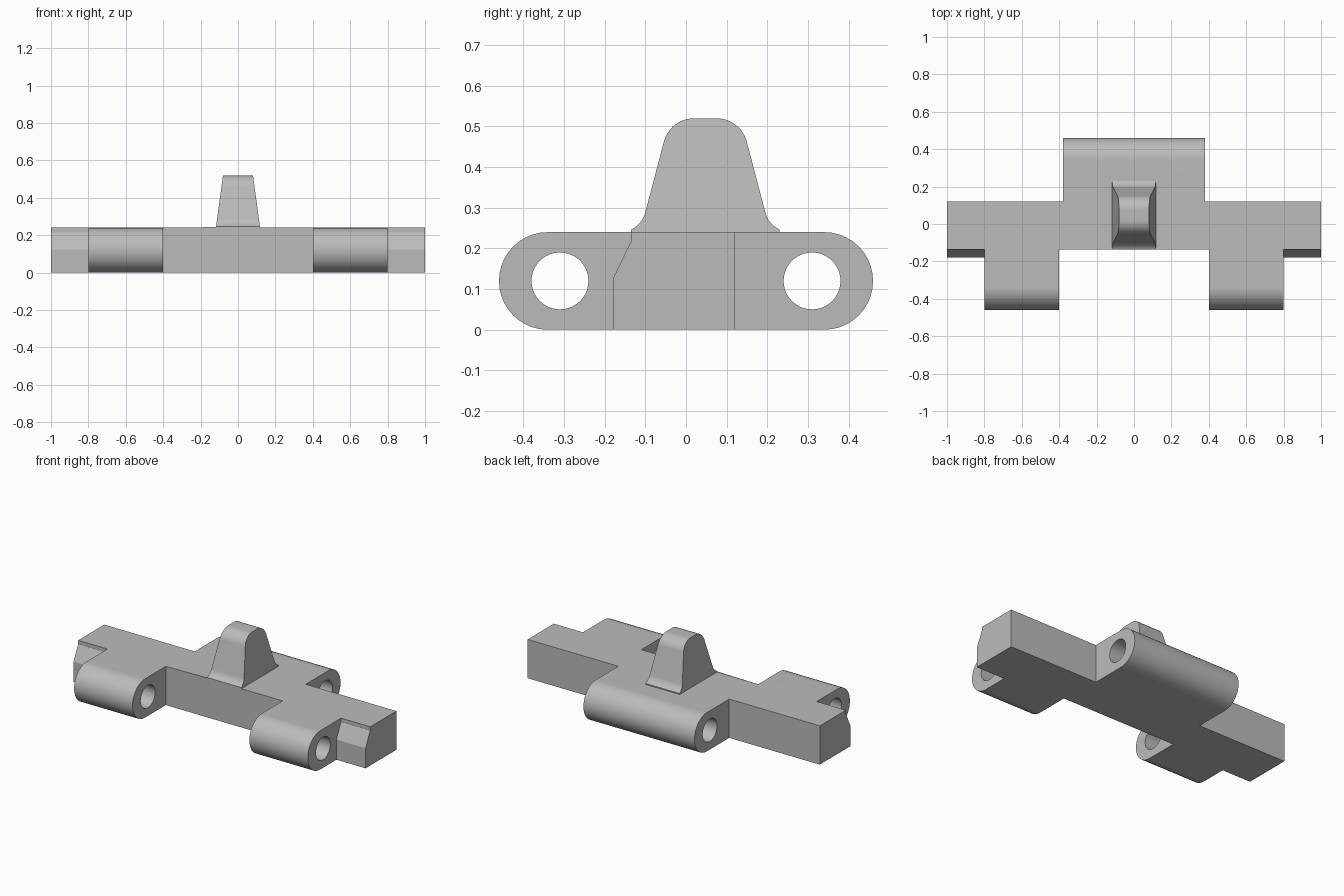
import bpy, bmesh, math

cube = bpy.data.objects.get("Cube")
if cube:
    bpy.data.objects.remove(cube, do_unlink=True)

steel = bpy.data.materials.new("plain grey steel")
steel.use_nodes = True
grey = (0.5, 0.5, 0.5, 1)
steel.diffuse_color = grey
steel.node_tree.nodes["Principled BSDF"].inputs["Base Color"].default_value = grey

HEIGHT = 0.24
FRONT, BACK = -0.135, 0.12


def arc(cy, cz, r, start, end, n=20):
    """Points (y, z) along an arc, angles in degrees."""
    angles = [math.radians(start + (end - start) * i / n) for i in range(n + 1)]
    return [(cy + r * math.cos(a), cz + r * math.sin(a)) for a in angles]


def extrude(name, profile, left, right):
    """Closed (y, z) profile spanned along x; left and right are functions of z."""
    bm = bmesh.new()
    a = [bm.verts.new((left(z), y, z)) for y, z in profile]
    b = [bm.verts.new((right(z), y, z)) for y, z in profile]
    bm.faces.new(a)
    bm.faces.new(b)
    for i in range(len(a)):
        j = (i + 1) % len(a)
        bm.faces.new((a[i], a[j], b[j], b[i]))
    bmesh.ops.recalc_face_normals(bm, faces=bm.faces)
    mesh = bpy.data.meshes.new(name)
    bm.to_mesh(mesh)
    bm.free()
    mesh.materials.append(steel)
    obj = bpy.data.objects.new(name, mesh)
    bpy.context.collection.objects.link(obj)
    return obj


def slab(name, profile, x0, x1):
    return extrude(name, profile, lambda z: x0, lambda z: x1)


def combine(body, part, operation):
    mod = body.modifiers.new("combine", "BOOLEAN")
    mod.operation, mod.solver, mod.object = operation, "EXACT", part
    bpy.context.view_layer.objects.active = body
    bpy.ops.object.modifier_apply(modifier=mod.name)
    bpy.data.objects.remove(part, do_unlink=True)


# Main bar
link = slab("track_link", [(FRONT, 0), (BACK, 0), (BACK, HEIGHT), (FRONT, HEIGHT)], -1, 1)

# Rounded hinge lugs: one wide at the back, two at the front
back_lug = [(0, HEIGHT), (0, 0)] + arc(0.34, 0.12, 0.12, -90, 90)
front_lug = [(0, 0), (0, HEIGHT)] + arc(-0.34, 0.12, 0.12, 90, 270)
parts = [slab("back_lug", back_lug, -0.38, 0.38)]

# Chamfered blocks on the two ends
end_block = [(0, 0), (0, HEIGHT)] + arc(-0.088, 0.182, 0.058, 90, 154, 10)
end_block += [(-0.18, 0.125), (-0.18, 0)]
for s in (-1, 1):
    parts.append(slab("front_lug", front_lug, 0.4 * s, 0.8 * s))
    parts.append(slab("end_block", end_block, 0.75 * s, s))

# Tapered guide horn with filleted foot and rounded top
half = [(0.1825, 0.2)] + arc(0.2105, 0.305, 0.065, 244.5, 195, 10)
half += arc(0.0275, 0.443, 0.077, 15, 90, 12)
middle = 0.0475
horn = [(middle + h, z) for h, z in half] + [(middle - h, z) for h, z in reversed(half)]


def horn_width(z):
    return 0.118 - (z - HEIGHT) * 0.135


parts.append(extrude("guide_horn", horn, lambda z: -horn_width(z), horn_width))

for part in parts:
    combine(link, part, "UNION")

# Pin holes through the lugs
for y in (-0.31, 0.31):
    hole = slab("pin_hole_cutter", arc(y, 0.12, 0.07, 0, 360, 40)[:-1], -1.1, 1.1)
    hole.hide_render = True
    combine(link, hole, "DIFFERENCE")

# Clean up flat areas and shade
bm = bmesh.new()
bm.from_mesh(link.data)
bmesh.ops.remove_doubles(bm, verts=bm.verts, dist=0.0001)
bmesh.ops.dissolve_limit(bm, angle_limit=math.radians(0.5), verts=bm.verts, edges=bm.edges)
bm.to_mesh(link.data)
bm.free()
bpy.ops.object.select_all(action="DESELECT")
link.select_set(True)
bpy.context.view_layer.objects.active = link
bpy.ops.object.shade_smooth_by_angle(angle=math.radians(25))
weighted = link.modifiers.new("even_shading", "WEIGHTED_NORMAL")
weighted.keep_sharp = True
